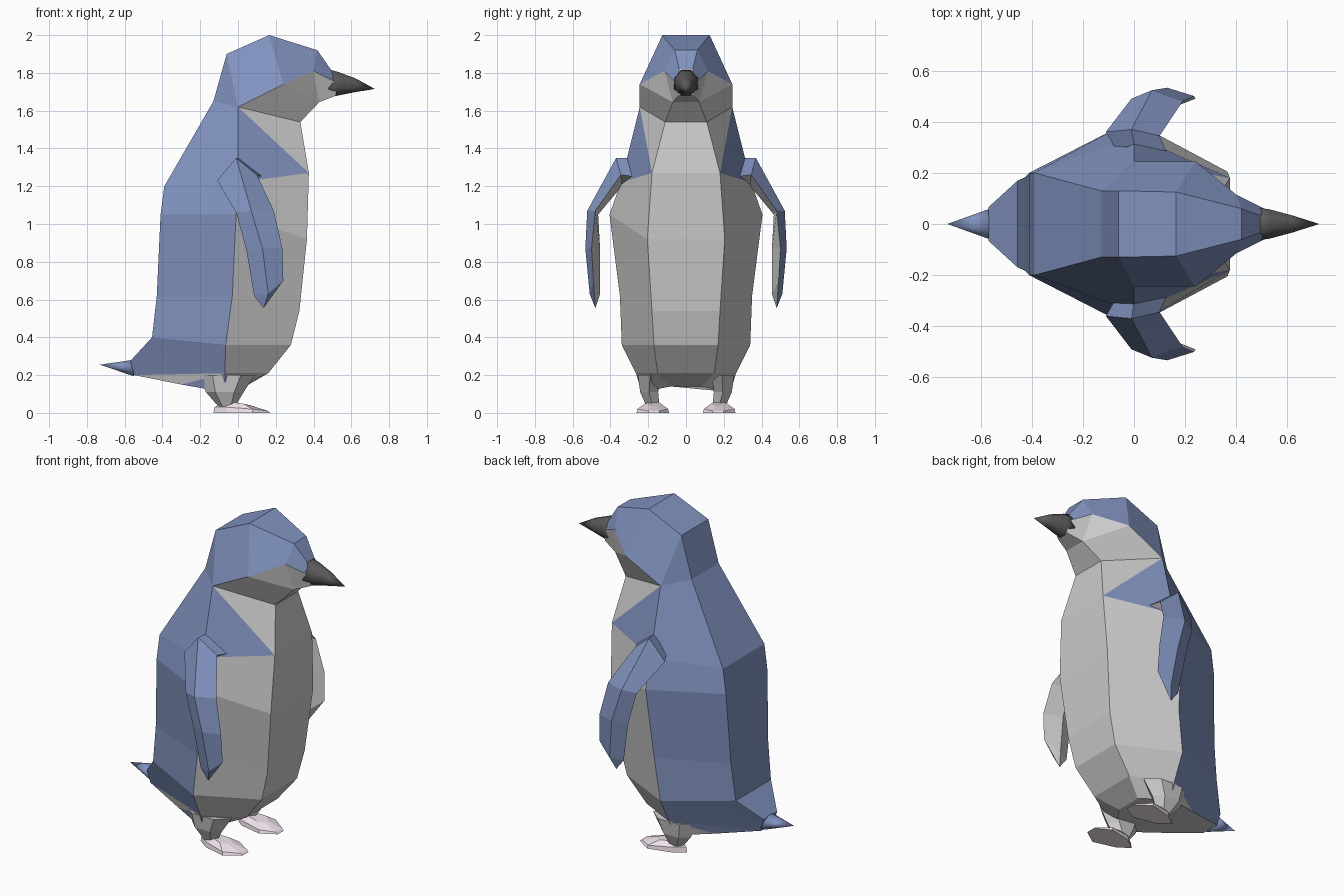
import bpy, bmesh, math


def material(name, rgb):
    m = bpy.data.materials.new(name)
    m.diffuse_color = (*rgb, 1)
    return m


BLUE = material("blue_plumage", (0.22, 0.29, 0.52))
PALE = material("pale_plumage", (0.55, 0.55, 0.54))
DARK = material("dark_beak", (0.10, 0.10, 0.10))
PINK = material("pink_feet", (0.88, 0.78, 0.85))


def loft(name, rings, mats, pick=lambda i, j: 0, splits={}, smooth=False):
    """Skin closed rings; coincident points are shared. pick(i, j) gives the
    material slot; splits maps (i, j) to (diagonal, slot, slot)."""
    bm = bmesh.new()
    cache = {}

    def vert(p):
        key = tuple(round(c, 4) for c in p)
        if key not in cache:
            cache[key] = bm.verts.new(key)
        return cache[key]

    def face(vs, slot):
        vs = list(dict.fromkeys(vs))
        if len(vs) > 2:
            f = bm.faces.new(vs)
            f.material_index = slot
            f.smooth = smooth

    vr = [[vert(p) for p in r] for r in rings]
    n = len(vr[0])
    for i in range(len(vr) - 1):
        for j in range(n):
            k = (j + 1) % n
            q = [vr[i][j], vr[i][k], vr[i + 1][k], vr[i + 1][j]]
            if (i, j) in splits:
                d, s1, s2 = splits[(i, j)]
                q = q[d:] + q[:d]
                face(q[:3], s1)
                face([q[0], q[2], q[3]], s2)
            else:
                face(q, pick(i, j))
    face(vr[0], pick(0, 0))
    face(vr[-1], pick(len(vr) - 2, 0))
    bmesh.ops.recalc_face_normals(bm, faces=bm.faces)
    me = bpy.data.meshes.new(name)
    bm.to_mesh(me)
    bm.free()
    ob = bpy.data.objects.new(name, me)
    bpy.context.collection.objects.link(ob)
    for m in mats:
        me.materials.append(m)
    return ob


def mirror_y(ob):
    mod = ob.modifiers.new("mirror", "MIRROR")
    mod.use_axis = (False, True, False)
    mod.use_mirror_merge = False


def ellipse(x, ry, z0, z1, n=8):
    zc, rz = (z0 + z1) / 2, (z1 - z0) / 2
    return [(x, ry * math.cos(a), zc + rz * math.sin(a))
            for a in (2 * math.pi * (k + 0.5) / n for k in range(n))]


# Body and head: six-sided sections as belly, flank and back points of one half
half = [
    ((0.04, 0.08, 0.14), (-0.07, 0.235, 0.11), (-0.30, 0.15, 0.15)),
    ((0.16, 0.15, 0.21), (-0.07, 0.265, 0.21), (-0.55, 0.06, 0.20)),
    ((0.28, 0.17, 0.36), (-0.065, 0.34, 0.36), (-0.57, 0.065, 0.275)),
    ((0.28, 0.17, 0.36), (-0.065, 0.34, 0.36), (-0.455, 0.17, 0.40)),
    ((0.325, 0.18, 0.54), (-0.03, 0.35, 0.62), (-0.43, 0.18, 0.62)),
    ((0.365, 0.205, 0.92), (-0.01, 0.405, 1.05), (-0.41, 0.20, 1.05)),
    ((0.375, 0.18, 1.27), (0.0, 0.345, 1.22), (-0.39, 0.20, 1.20)),
    ((0.33, 0.11, 1.54), (0.0, 0.245, 1.62), (-0.13, 0.13, 1.65)),
    ((0.33, 0.11, 1.54), (0.0, 0.245, 1.62), (-0.06, 0.13, 1.90)),
    ((0.43, 0.07, 1.645), (0.24, 0.245, 1.74), (0.165, 0.125, 2.0)),
    ((0.43, 0.07, 1.645), (0.40, 0.115, 1.81), (0.42, 0.06, 1.92)),
    ((0.52, 0.04, 1.68), (0.52, 0.055, 1.75), (0.49, 0.035, 1.82)),
]
rings = [list(h) + [(x, -y, z) for x, y, z in reversed(h)] for h in half]
loft("body", rings, [PALE, BLUE],
     lambda i, j: 1 if j in (1, 2, 3) and i > 0 else 0,
     {(0, 1): (1, 1, 0), (0, 3): (0, 1, 0),      # blue rump edge
      (6, 0): (0, 1, 0), (6, 4): (1, 0, 1)})     # blue shoulder patch

# Tail tip
loft("tail", [ellipse(-0.55, 0.07, 0.19, 0.285), [(-0.73, 0, 0.255)] * 8],
     [BLUE], smooth=True)

# Beak
loft("beak", [ellipse(0.48, 0.07, 1.665, 1.825), ellipse(0.53, 0.062, 1.675, 1.81),
              ellipse(0.62, 0.036, 1.695, 1.775), [(0.725, 0, 1.715)] * 8],
     [DARK], smooth=True)

# Flippers: sections as trailing, outer, leading and inner points
wing = loft("flipper", [
    [(-0.07, 0.29, 1.25), (0.0, 0.31, 1.35), (0.14, 0.25, 1.25), (0.03, 0.27, 1.20)],
    [(-0.11, 0.36, 1.23), (-0.01, 0.37, 1.35), (0.10, 0.345, 1.26), (0.0, 0.34, 1.20)],
    [(-0.01, 0.49, 1.06), (0.07, 0.523, 1.07), (0.19, 0.48, 1.07), (0.08, 0.465, 1.05)],
    [(0.045, 0.495, 0.86), (0.13, 0.533, 0.87), (0.235, 0.50, 0.87), (0.13, 0.455, 0.87)],
    [(0.085, 0.48, 0.62), (0.16, 0.51, 0.63), (0.24, 0.49, 0.70), (0.15, 0.455, 0.63)],
    [(0.135, 0.48, 0.555)] * 4,
], [BLUE, PALE], lambda i, j: 1 if j > 1 else 0)
mirror_y(wing)


# Legs
def leg_ring(x, y, z, rx, ry):
    return [(x + rx * math.cos(k * math.pi / 3), y + ry * math.sin(k * math.pi / 3), z)
            for k in range(6)]


leg = loft("leg", [leg_ring(-0.06, 0.19, 0.20, 0.15, 0.075),
                   leg_ring(-0.07, 0.195, 0.11, 0.10, 0.055),
                   leg_ring(-0.06, 0.175, 0.035, 0.045, 0.04)], [PALE])
mirror_y(leg)

# Feet: outline tapered upwards
outline = [(-0.13, 0.175), (-0.06, 0.12), (0.08, 0.09), (0.17, 0.14),
           (0.17, 0.20), (0.08, 0.262), (-0.06, 0.225)]


def foot_ring(z, s):
    return [(-0.02 + (x + 0.02) * s, 0.175 + (y - 0.175) * s,
             z - (max(0, x) * 0.12 if z else 0)) for x, y in outline]


foot = loft("foot", [foot_ring(0, 1.0), foot_ring(0.03, 0.95),
                     foot_ring(0.058, 0.5)], [PINK])
mirror_y(foot)
